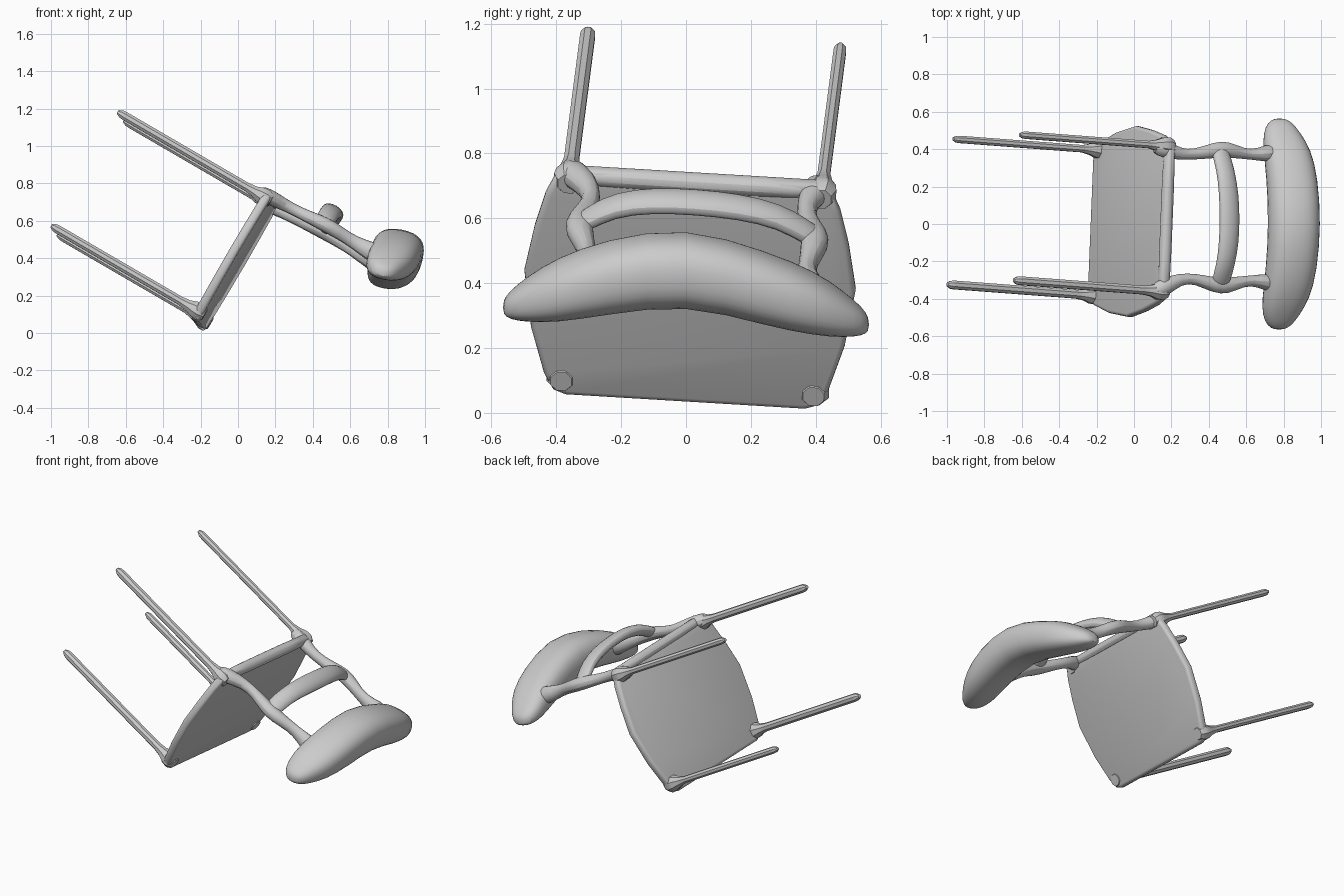
import bpy, bmesh, math
from mathutils import Vector, Matrix

if "Cube" in bpy.data.objects:
    bpy.data.objects.remove(bpy.data.objects["Cube"])

grey = bpy.data.materials.new("plain_grey")
grey.diffuse_color = (0.6, 0.6, 0.6, 1)
grey.use_nodes = True
grey.node_tree.nodes["Principled BSDF"].inputs["Base Color"].default_value = grey.diffuse_color

# Chair axes: legs point along D, seat width along W, seat depth along S
D = Vector((-0.86, 0.065, 0.50)).normalized()
W = Vector((0.04, 1, -0.06))
W = (W - D * W.dot(D)).normalized()
S = D.cross(W).normalized()
if S.z < 0:
    S.negate()
O = Vector((-0.01, 0.012, 0.395))


def chair(w, s, d):
    return O + W * w + S * s + D * d


def finish(name, bm, subdiv=0, angle=35):
    bmesh.ops.recalc_face_normals(bm, faces=bm.faces)
    me = bpy.data.meshes.new(name)
    bm.to_mesh(me)
    bm.free()
    me.materials.append(grey)
    ob = bpy.data.objects.new(name, me)
    bpy.context.collection.objects.link(ob)
    if subdiv:
        ob.modifiers.new("subdivide", 'SUBSURF').levels = subdiv
        ob.modifiers["subdivide"].render_levels = subdiv
    bpy.ops.object.select_all(action='DESELECT')
    ob.select_set(True)
    bpy.context.view_layer.objects.active = ob
    bpy.ops.object.shade_smooth_by_angle(angle=math.radians(angle))
    return ob


def loft(name, pts, sizes, up, sides=10, power=2.0, subdiv=0, along=None):
    """Sweep a rounded section (half sizes across and along 'up') through pts."""
    bm = bmesh.new()
    rings = []
    pts = [Vector(p) for p in pts]
    for i, p in enumerate(pts):
        t = along or (pts[min(i + 1, len(pts) - 1)] - pts[max(i - 1, 0)])
        t = t.normalized()
        v = (up - t * up.dot(t)).normalized()
        u = v.cross(t)
        ring = []
        for k in range(sides):
            a = 2 * math.pi * (k + 0.5) / sides
            c, s = math.cos(a), math.sin(a)
            x = math.copysign(abs(c) ** (2 / power), c) * sizes[i][0]
            y = math.copysign(abs(s) ** (2 / power), s) * sizes[i][1]
            ring.append(bm.verts.new(p + u * x + v * y))
        rings.append(ring)
    for a, b in zip(rings, rings[1:]):
        for k in range(sides):
            bm.faces.new((a[k], a[(k + 1) % sides], b[(k + 1) % sides], b[k]))
    bm.faces.new(rings[0])
    bm.faces.new(rings[-1])
    return finish(name, bm, subdiv)


# Seat: a bulging outline extruded and rounded
half = [(0.37, -0.41), (0.41, -0.395), (0.44, -0.34), (0.485, -0.18), (0.512, 0.02),
        (0.485, 0.18), (0.455, 0.30), (0.425, 0.37), (0.38, 0.395)]
outline = half + [(-w, s) for w, s in reversed(half)]
bm = bmesh.new()
face = bm.faces.new([bm.verts.new(chair(w, s, -0.025)) for w, s in outline])
ext = bmesh.ops.extrude_face_region(bm, geom=[face])
bmesh.ops.translate(bm, vec=D * 0.05,
                    verts=[g for g in ext["geom"] if isinstance(g, bmesh.types.BMVert)])
rims = [e for e in bm.edges if abs((e.verts[0].co - e.verts[1].co).normalized().dot(D)) < 0.5]
bmesh.ops.bevel(bm, geom=rims, offset=0.018, segments=3, profile=0.5, affect='EDGES')
finish("seat", bm)

# Rounded rail along the rear edge of the seat
loft("seat_rear_rail", [chair(w, 0.365, 0) for w in (-0.40, -0.36, 0, 0.36, 0.40)],
     [(0.018, 0.02), (0.036, 0.036), (0.032, 0.036), (0.036, 0.036), (0.018, 0.02)], D, 10, subdiv=1)

# Legs with flared roots and blunt tips
for label, s in (("front", -0.355), ("rear", 0.35)):
    for side, w in (("left", -0.385), ("right", 0.395)):
        r = 0.025 if side == "left" else 0.021
        stations = [(-0.03, 0.035), (0.0, 0.05), (0.035, 0.046), (0.07, 0.032), (0.12, r),
                    (0.88, r), (0.90, r * 0.9), (0.92, r * 0.45)]
        loft(f"{label}_leg_{side}", [chair(w, s, d) for d, _ in stations],
             [(q, q) for _, q in stations], S, 8)

# Back posts rising from the seat corners to the headrest
for side, ys, dz in (("left", (-0.365, -0.335, -0.292, -0.292, -0.328, -0.332, -0.305, -0.302, -0.32), 0.022),
                     ("right", (0.42, 0.40, 0.372, 0.372, 0.395, 0.40, 0.375, 0.37, 0.385), -0.022)):
    xz = [(0.10, 0.735), (0.17, 0.705), (0.245, 0.665), (0.33, 0.62), (0.43, 0.575),
          (0.50, 0.54), (0.585, 0.485), (0.66, 0.44), (0.76, 0.39)]
    loft(f"back_post_{side}", [(x, y, z + dz) for (x, z), y in zip(xz, ys)],
         [(0.045, 0.04), (0.052, 0.046), (0.032, 0.034), (0.029, 0.031), (0.045, 0.040),
          (0.048, 0.042), (0.028, 0.034), (0.032, 0.042), (0.065, 0.07)], S, 10, subdiv=1)

# Bowed crossbar between the posts
loft("back_crossbar",
     [(0.46, -0.35, 0.575), (0.465, -0.30, 0.60), (0.49, -0.22, 0.642), (0.508, -0.10, 0.656),
      (0.512, 0.03, 0.650), (0.508, 0.16, 0.637), (0.49, 0.29, 0.607), (0.465, 0.37, 0.557),
      (0.46, 0.42, 0.535)],
     [(0.04, 0.03), (0.058, 0.038), (0.056, 0.036), (0.062, 0.034), (0.062, 0.034),
      (0.062, 0.034), (0.056, 0.036), (0.058, 0.038), (0.04, 0.03)],
     S, 10, subdiv=1, along=W)

# Thick curved headrest, tapering to rounded ends
loft("headrest",
     [(0.775, -0.565, 0.325), (0.777, -0.545, 0.332), (0.785, -0.49, 0.35), (0.812, -0.40, 0.378),
      (0.842, -0.25, 0.418), (0.86, 0.0, 0.458), (0.846, 0.25, 0.382), (0.818, 0.40, 0.338),
      (0.79, 0.49, 0.302), (0.78, 0.545, 0.282), (0.778, 0.565, 0.272)],
     [(0.025, 0.02), (0.066, 0.042), (0.10, 0.068), (0.13, 0.098), (0.139, 0.116), (0.142, 0.119),
      (0.139, 0.114), (0.13, 0.098), (0.10, 0.068), (0.066, 0.042), (0.025, 0.02)],
     Vector((0.2, 0, 1)), 16, power=2.5, subdiv=1, along=Vector((0, 1, 0)))
